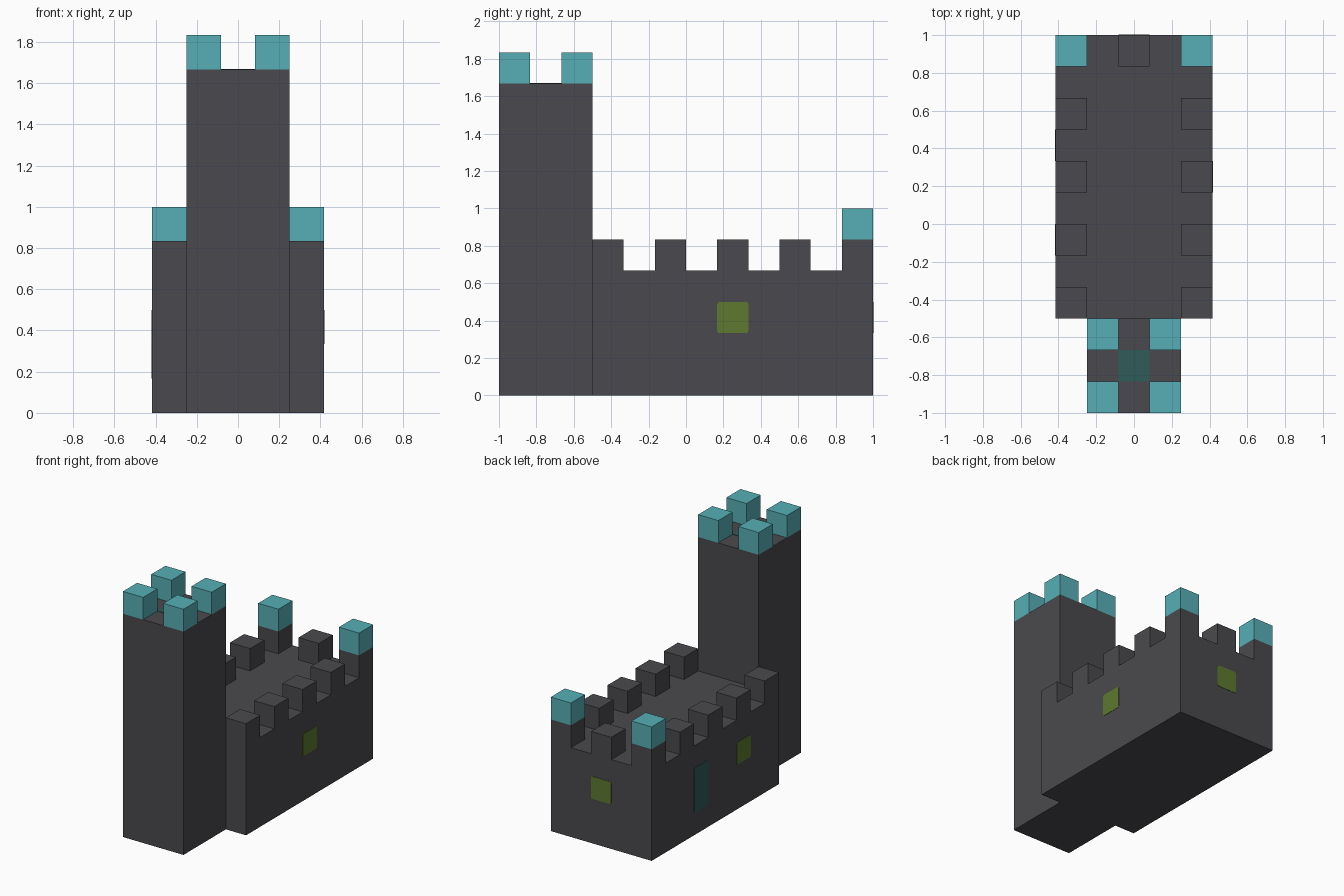
import bpy
import bmesh
from mathutils import Matrix, Vector

cube = bpy.data.objects.get("Cube")
if cube:
    bpy.data.objects.remove(cube, do_unlink=True)

U = 1 / 6  # the castle is laid out in blocks of this size


def material(name, *srgb):
    color = [((c / 255 + 0.055) / 1.055) ** 2.4 for c in srgb] + [1]
    mat = bpy.data.materials.new(name)
    mat.use_nodes = True
    mat.diffuse_color = color
    mat.node_tree.nodes["Principled BSDF"].inputs["Base Color"].default_value = color
    return mat


stone = material("dark stone", 74, 73, 77)
cyan = material("cyan cap", 86, 175, 182)
green = material("green window", 93, 120, 47)
teal = material("dark teal", 47, 92, 88)


def box(name, low, high, mat, round_axis=None):
    """Box between two corners in block units; optionally soften the edges along one axis."""
    low, high = Vector(low) * U, Vector(high) * U
    bm = bmesh.new()
    bmesh.ops.create_cube(bm, size=1, matrix=Matrix.Translation((low + high) / 2)
                          @ Matrix.Diagonal((*(high - low), 1)))
    if round_axis is not None:
        edges = [e for e in bm.edges
                 if abs((e.verts[0].co - e.verts[1].co).normalized()[round_axis]) > 0.9]
        bmesh.ops.bevel(bm, geom=edges, offset=0.012, segments=2,
                        profile=0.5, affect='EDGES')
    mesh = bpy.data.meshes.new(name)
    bm.to_mesh(mesh)
    bm.free()
    mesh.materials.append(mat)
    obj = bpy.data.objects.new(name, mesh)
    bpy.context.collection.objects.link(obj)
    return obj


def block(name, x, y, z, mat):
    return box(name, (x, y, z), (x + 1, y + 1, z + 1), mat)


# Main masses
box("keep", (-2.5, -3, 0), (2.5, 6, 4), stone)
box("tower", (-1.5, -6, 0), (1.5, -3, 10), stone)

# Battlements along both long walls, with tall capped rear corners
for side, x in (("right", -2.5), ("left", 1.5)):
    for y in range(-3, 6, 2):
        block(f"{side}_merlon", x, y, 4, stone)
    block(f"{side}_corner_cap", x, 5, 5, cyan)
block("back_merlon", -0.5, 5, 4, stone)

# Tower corner caps
for x in (-1.5, 0.5):
    for y in (-6, -4):
        block("tower_cap", x, y, 10, cyan)

# Thin painted plates: tower hatch, windows and door
T = 0.015
box("tower_hatch", (-0.5, -5, 10 - T), (0.5, -4, 10 + T), teal)
box("left_window", (2.5 - T, 1, 2), (2.5 + T, 2, 3), green, 0)
box("right_window", (-2.5 - T, -1, 2), (-2.5 + T, 0, 3), green, 0)
box("right_door", (-2.5 - T, 2, 1), (-2.5 + T, 3, 3), teal, 0)
box("back_window", (-0.5, 6 - T, 2), (0.5, 6 + T, 3), green, 1)
